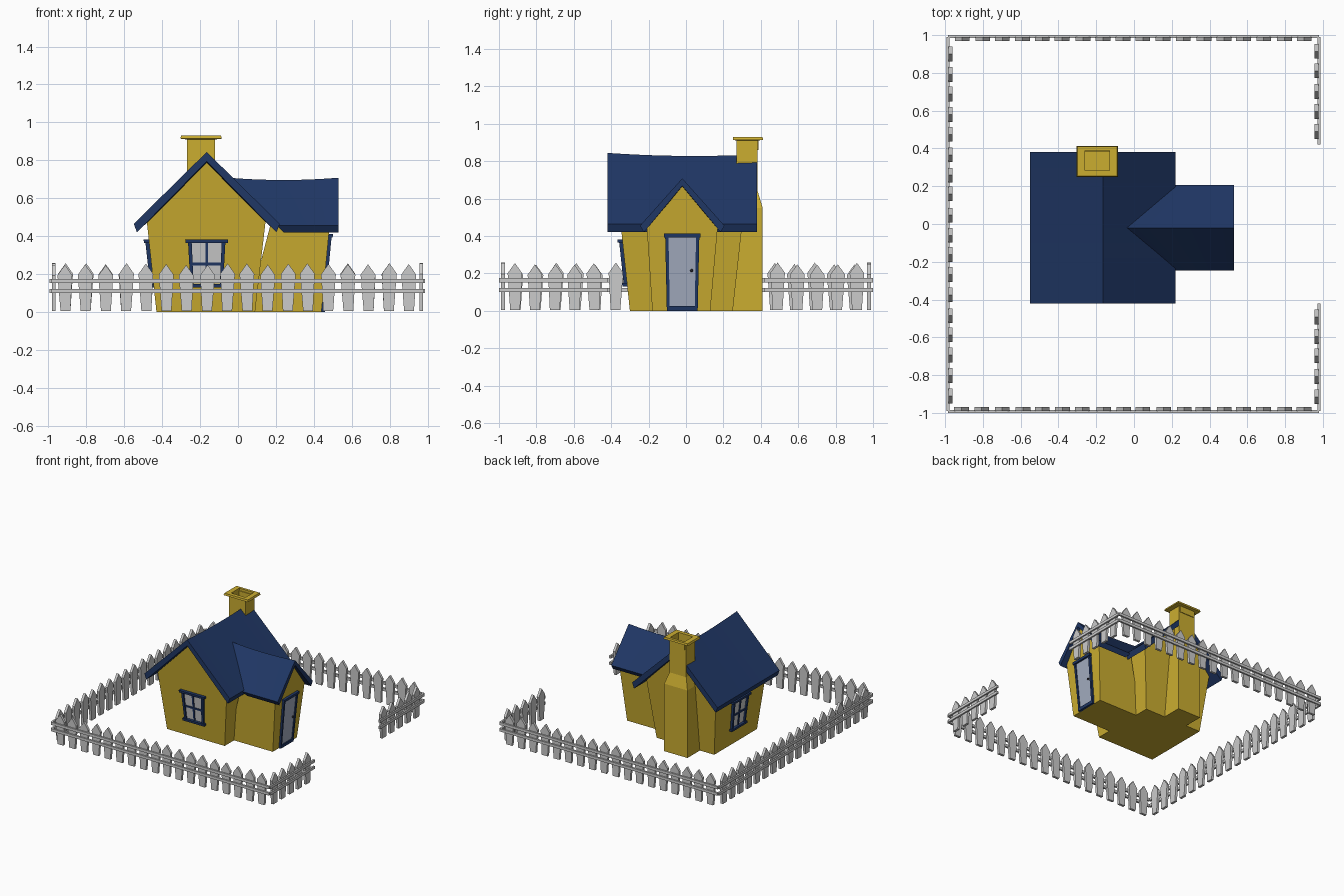
import bpy, bmesh, random
from mathutils import Vector

if "Cube" in bpy.data.objects:
    bpy.data.objects.remove(bpy.data.objects["Cube"])

random.seed(4)


def material(name, rgb):
    m = bpy.data.materials.new(name)
    m.diffuse_color = (*rgb, 1)
    m.use_nodes = True
    m.node_tree.nodes["Principled BSDF"].inputs["Base Color"].default_value = m.diffuse_color
    return m


YELLOW = material("yellow_wall", (0.60, 0.42, 0.03))
BLUE = material("blue_trim", (0.014, 0.038, 0.13))
PALE = material("pale_door", (0.37, 0.42, 0.53))
DARK = material("dark_knob", (0.02, 0.02, 0.03))


def add_loft(bm, rings):
    vs = [[bm.verts.new(p) for p in r] for r in rings]
    n = len(vs[0])
    for a, b in zip(vs, vs[1:]):
        for i in range(n):
            j = (i + 1) % n
            bm.faces.new((a[i], a[j], b[j], b[i]))
    bm.faces.new(vs[0])
    bm.faces.new(vs[-1])


def build(name, lofts, mat=None):
    bm = bmesh.new()
    for rings in lofts:
        add_loft(bm, rings)
    bmesh.ops.recalc_face_normals(bm, faces=bm.faces)
    me = bpy.data.meshes.new(name)
    bm.to_mesh(me)
    bm.free()
    if mat:
        me.materials.append(mat)
    ob = bpy.data.objects.new(name, me)
    bpy.context.collection.objects.link(ob)
    return ob


def rect(x0, x1, y0, y1, z):
    return [(x0, y0, z), (x1, y0, z), (x1, y1, z), (x0, y1, z)]


# Outward-leaning planes of the walls
def front_wall(u, z, d=0):
    return (u, -0.30 - 0.107 * z - d, z)


def back_wall(u, z):
    return (u, 0.25 + 0.11 * z, z)


def left_wall(u, z, d=0):
    return (-0.43 - 0.11 * z - d, u, z)


def wing_wall(u, z, d=0):
    return (0.44 + 0.095 * z + d, u, z)


# Main house body with gables
RX, RY = -0.165, -0.02
gable = [(RX - 0.265, 0), (RX + 0.255, 0), (RX + 0.31, 0.475), (RX, 0.788), (RX - 0.315, 0.47)]
build("main_walls", [[[front_wall(x, z) for x, z in gable],
                      [back_wall(x, z) for x, z in gable]]], YELLOW)

# Entrance wing body
wing = [(RY - 0.16, 0), (RY + 0.15, 0), (RY + 0.19, 0.455), (RY, 0.668), (RY - 0.19, 0.455)]
build("wing_walls", [[[(0.05 if z == 0 else RX + 0.79 - z, y, z) for y, z in wing],
                      [wing_wall(y, z) for y, z in wing]]], YELLOW)


# Roof shells, chevron section with slightly sagging ridges
def chevron(half, top, eave, inner_half, inner_top, inner_eave):
    return [(-half, eave), (0, top), (half, eave),
            (inner_half, inner_eave), (0, inner_top), (-inner_half, inner_eave)]


N = 10
section = chevron(0.385, 0.84, 0.465, 0.368, 0.79, 0.42)
rings = []
for i in range(N + 1):
    t = i / N
    sag = -0.012 * (1 - (2 * t - 1) ** 2) + 0.004 * (1 - 2 * t)
    rings.append([(RX + u, -0.42 + 0.80 * t, z + (sag if u == 0 else 0)) for u, z in section])
build("main_roof", [rings], BLUE)

section = chevron(0.226, 0.708, 0.455, 0.205, 0.668, 0.42)
rings = []
for i in range(N + 1):
    t = i / N
    sag = -0.012 * (1 - (2 * t - 1) ** 2)
    ring = []
    for u, z in section:
        start = RX + 0.825 - z
        ring.append((start + (0.53 - start) * t, RY + u, z + (sag if u == 0 else 0)))
    rings.append(ring)
build("wing_roof", [rings], BLUE)

# Chimney with stepped cap and flue
build("chimney", [[
    rect(-0.30, -0.09, 0.22, 0.41, 0),
    rect(-0.30, -0.09, 0.22, 0.41, 0.55),
    rect(-0.27, -0.12, 0.27, 0.383, 0.64),
    rect(-0.27, -0.12, 0.27, 0.383, 0.91),
    rect(-0.305, -0.085, 0.25, 0.412, 0.914),
    rect(-0.30, -0.09, 0.253, 0.409, 0.93),
    rect(-0.26, -0.13, 0.283, 0.388, 0.93),
    rect(-0.26, -0.13, 0.283, 0.388, 0.86)]], YELLOW)


# Boards lying on a leaning wall, flaring with height
def board(wall, c, u0, u1, z0, z1, d0, d1, flare):
    def p(u, z, d):
        return wall(c + u * (1 + flare * (z - 0.25)), z, d)
    return [[p(u0, z0, d), p(u1, z0, d), p(u1, z1, d), p(u0, z1, d)] for d in (d0, d1)]


def window(name, wall, c):
    def b(*a):
        return board(wall, c, *a, 0.6)
    build(name + "_panes", [b(-0.085, 0.085, 0.15, 0.37, -0.005, 0.006)])
    build(name + "_frame", [
        b(-0.092, -0.074, 0.14, 0.37, -0.005, 0.018),
        b(0.074, 0.092, 0.14, 0.37, -0.005, 0.018),
        b(-0.007, 0.007, 0.15, 0.37, -0.005, 0.013),
        b(-0.08, 0.08, 0.246, 0.26, -0.005, 0.013),
        b(-0.105, 0.105, 0.13, 0.148, -0.005, 0.026),
        b(-0.105, 0.105, 0.364, 0.382, -0.005, 0.026)], BLUE)


window("front_window", front_wall, RX)
window("left_window", left_wall, RY)


# Door, frame and knob
def d(*a):
    return board(wing_wall, RY, *a, 0.25)


build("door", [d(-0.075, 0.075, 0.02, 0.395, -0.005, 0.008)], PALE)
build("door_frame", [
    d(-0.088, -0.071, 0.0, 0.395, -0.005, 0.016),
    d(0.071, 0.088, 0.0, 0.395, -0.005, 0.016),
    d(-0.088, 0.088, 0.0, 0.025, -0.005, 0.018),
    d(-0.094, 0.094, 0.392, 0.412, -0.005, 0.022)], BLUE)
bpy.ops.mesh.primitive_uv_sphere_add(segments=10, ring_count=6, radius=0.008,
                                     location=wing_wall(RY + 0.05, 0.215, 0.014))
bpy.context.object.name = "door_knob"
bpy.context.object.data.materials.append(DARK)


# Picket fence: pickets inside, two rails outside
def fence(name, place, centres, spans):
    parts = []
    for c in centres:
        h = 0.25 + random.uniform(-0.004, 0.008)
        s = random.uniform(-0.004, 0.004)
        outline = [(-0.026, 0.005), (0.026, 0.005), (0.039 + s, h - 0.055),
                   (s, h), (-0.039 + s, h - 0.055)]
        parts.append([[place(c + u, o, z) for u, z in outline] for o in (0.962, 0.982)])
    for a, b in spans:
        for z in (0.10, 0.152):
            parts.append([[place(a, o, zz) for o, zz in
                           ((0.978, z), (0.993, z), (0.993, z + 0.022), (0.978, z + 0.022))],
                          [place(b, o, zz) for o, zz in
                           ((0.978, z), (0.993, z), (0.993, z + 0.022), (0.978, z + 0.022))]])
    build(name, parts)


full = [-0.91 + 0.1066 * i for i in range(18)]
gate = [s * (0.49 + 0.106 * i) for s in (-1, 1) for i in range(5)]
whole = [(-0.985, 0.98)]
fence("front_fence", lambda u, o, z: (u, -o - 0.007, z), full, whole)
fence("back_fence", lambda u, o, z: (u, o + 0.007, z), full, whole)
fence("left_fence", lambda u, o, z: (-o, u, z), full, [(-0.99, 0.99)])
fence("right_fence", lambda u, o, z: (o - 0.006, u, z), gate, [(-0.99, -0.42), (0.42, 0.99)])
